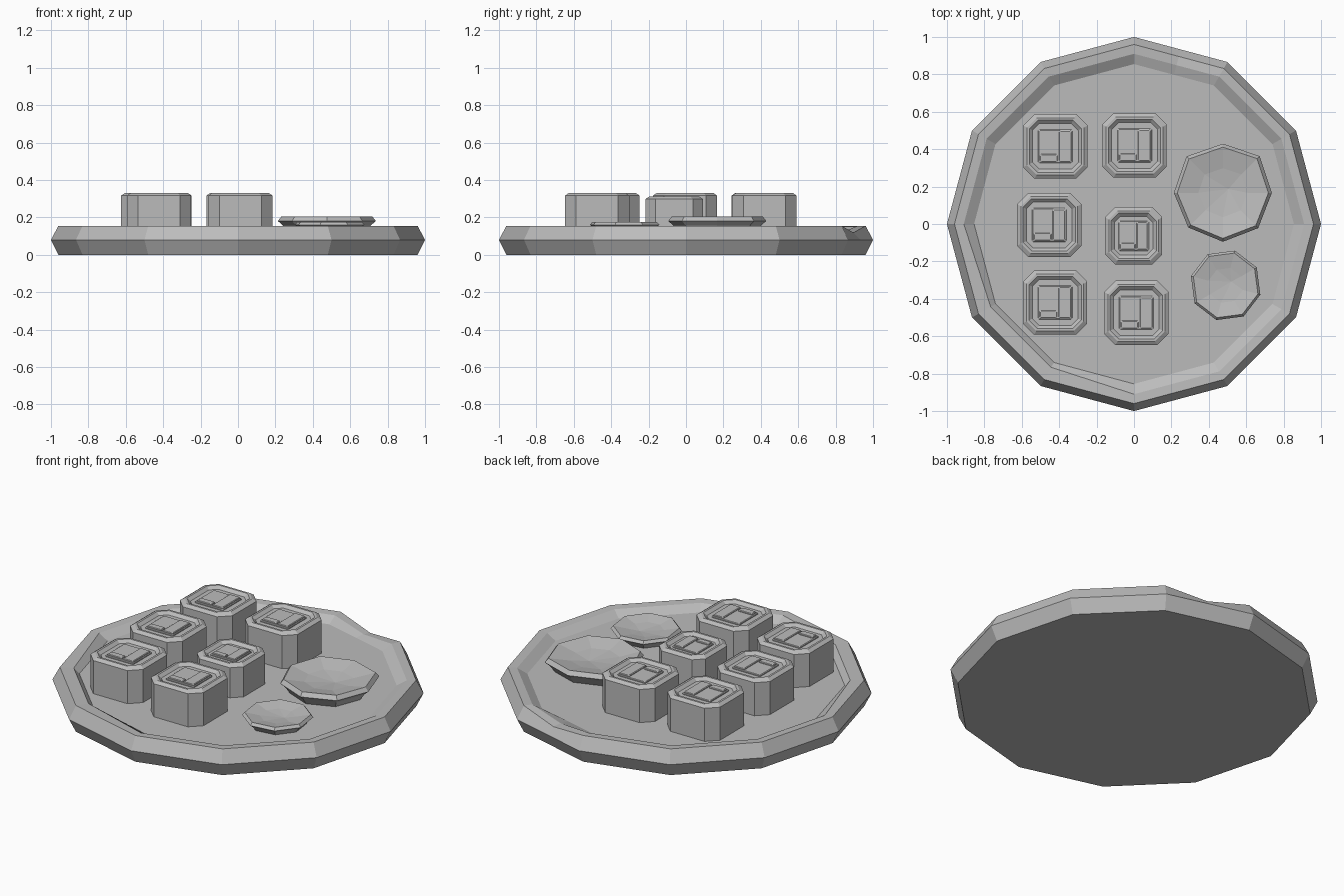
import bpy, bmesh
from math import cos, sin, radians

if "Cube" in bpy.data.objects:
    bpy.data.objects.remove(bpy.data.objects["Cube"], do_unlink=True)

GREY = (0.5, 0.5, 0.5)
FLOOR = 0.12
mat = bpy.data.materials.new("stone_grey")
mat.use_nodes = True
mat.diffuse_color = (*GREY, 1)
mat.node_tree.nodes["Principled BSDF"].inputs["Base Color"].default_value = (*GREY, 1)


def loft(name, rings, tip=None, location=(0, 0, 0)):
    """Skin a stack of rings; cap the base, and end in a flat cap or a tip point."""
    bm = bmesh.new()
    loops = [[bm.verts.new(p) for p in ring] for ring in rings]
    n = len(loops[0])
    for low, high in zip(loops, loops[1:]):
        for i in range(n):
            j = (i + 1) % n
            bm.faces.new((low[i], low[j], high[j], high[i]))
    bm.faces.new(loops[0][::-1])
    if tip is None:
        bm.faces.new(loops[-1])
    else:
        point = bm.verts.new(tip)
        for i in range(n):
            bm.faces.new((loops[-1][i], loops[-1][(i + 1) % n], point))
    bmesh.ops.recalc_face_normals(bm, faces=bm.faces)
    mesh = bpy.data.meshes.new(name)
    bm.to_mesh(mesh)
    bm.free()
    mesh.materials.append(mat)
    obj = bpy.data.objects.new(name, mesh)
    obj.location = location
    bpy.context.collection.objects.link(obj)
    return obj


def octagon(hx, hy, cut, z):
    """Rectangle with cut corners, counterclockwise."""
    return [(hx, -hy + cut, z), (hx, hy - cut, z), (hx - cut, hy, z), (-hx + cut, hy, z),
            (-hx, hy - cut, z), (-hx, -hy + cut, z), (-hx + cut, -hy, z), (hx - cut, -hy, z)]


# Round slab: twelve sides, raised rim, one chipped edge and one steep inner edge
DENT = 75
STEEP = (210, 240)
angles = sorted(list(range(0, 360, 30)) + [DENT])
profile = [(0.96, 0), (1.0, 0.08), (0.96, 0.155), (0.91, 0.152), (0.855, FLOOR)]
slab_rings = []
for k, (r, z) in enumerate(profile):
    ring = []
    for a in angles:
        rr, zz = r, z
        if a == DENT:
            rr *= cos(radians(15))
            if k in (2, 3):
                zz = 0.118 if k == 2 else 0.125
        if a in STEEP and k == 3:
            rr = 0.885
        ring.append((rr * cos(radians(a)), rr * sin(radians(a)), zz))
    slab_rings.append(ring)
loft("round_slab", slab_rings)

# Square blocks: cut corners, rimmed sunken top, raised inlay
blocks = [(-0.42, 0.415, 0.172, 0.33), (0.003, 0.42, 0.172, 0.33),
          (-0.453, -0.005, 0.172, 0.33), (-0.002, -0.063, 0.153, 0.312),
          (-0.422, -0.42, 0.172, 0.33), (0.013, -0.475, 0.172, 0.33)]
for i, (x, y, h, top) in enumerate(blocks, 1):
    s = h / 0.172
    steps = [(0, 0.06, FLOOR - 0.01), (0, 0.06, top - 0.014), (0.02, 0.052, top),
             (0.032, 0.046, top), (0.05, 0.036, top - 0.016)]
    loft(f"block_{i}", [octagon(h - d, h - d, c * s, z) for d, c, z in steps],
         location=(x, y, 0))
    # Inlay: low square plate, tall bar on the right, small bar at lower left
    inlay = [("plate", 0, 0, 0.092, 0.09, 0.008), ("tall_bar", 0.052, 0, 0.034, 0.084, 0.001),
             ("short_bar", -0.036, -0.063, 0.047, 0.021, 0.001)]
    for part, dx, dy, hx, hy, drop in inlay:
        z = top - drop
        loft(f"block_{i}_{part}",
             [octagon(hx * s, hy * s, 0.006, top - 0.018),
              octagon(hx * s, hy * s, 0.006, z - 0.003),
              octagon(hx * s - 0.004, hy * s - 0.004, 0.005, z)],
             location=(x + dx * s, y + dy * s, 0))


# Shallow faceted dishes
def dish(name, x, y, radius, height, turn, sides, wobble):
    steps = [(0.8, 0), (0.9, 0.45), (1.0, 0.72), (0.93, 1.0), (0.5, 0.72)]
    rings = []
    for k, (r, t) in enumerate(steps):
        ring = []
        for i in range(sides):
            a = radians(turn + 360 * i / sides)
            rr = radius * r * wobble[i]
            ring.append((rr * cos(a), rr * sin(a), FLOOR + height * t))
        rings.append(ring)
    loft(name, rings, tip=(0.03, 0.02, FLOOR + height * 0.55), location=(x, y, 0))


dish("large_dish", 0.475, 0.167, 0.262, 0.084, 0, 8, [1, 1.06, 1, 1.05, 1, 1, 1, 1.02])
dish("small_dish", 0.49, -0.328, 0.192, 0.056, 30, 8, [1, 1, 1, 1, 1, 1, 1, 1])
